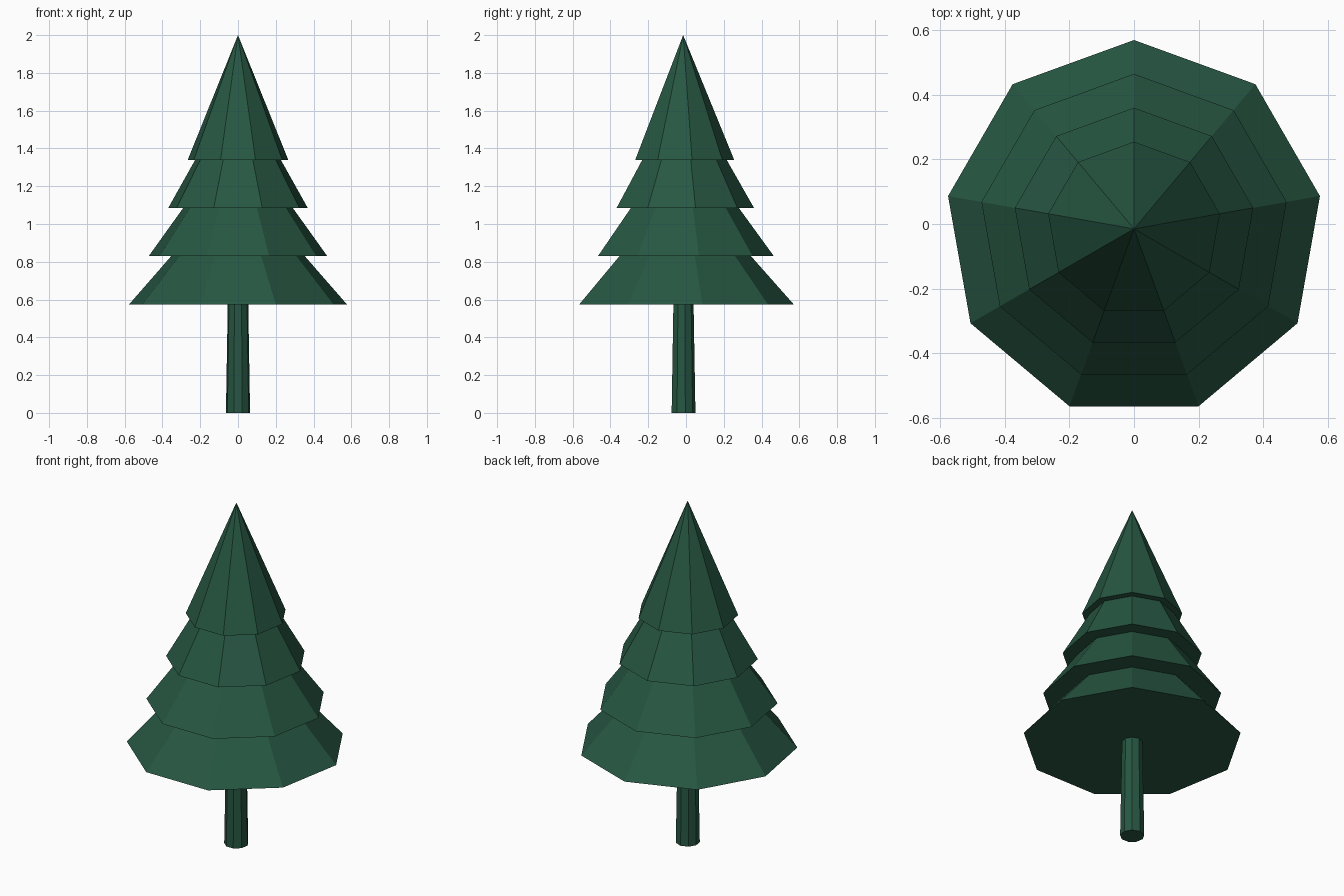
import bpy
import math

if "Cube" in bpy.data.objects:
    bpy.data.objects.remove(bpy.data.objects["Cube"])

SIDES = 9
CENTRE_Y = -0.015

green = bpy.data.materials.new("dark_green")
green.diffuse_color = (0.020, 0.095, 0.055, 1)
green.use_nodes = True
green.node_tree.nodes["Principled BSDF"].inputs["Base Color"].default_value = green.diffuse_color


def add_cone(name, z, height, r_bottom, r_top=0.0):
    """Nine-sided cone standing on z, with one corner pointing to +y."""
    bpy.ops.mesh.primitive_cone_add(
        vertices=SIDES, radius1=r_bottom, radius2=r_top, depth=height,
        location=(0, CENTRE_Y, z + height / 2))
    obj = bpy.context.object
    obj.name = name
    # turn so that the vertex furthest along +y lies exactly on the y axis
    v = obj.data.vertices[0].co
    obj.rotation_euler.z = math.pi / 2 - math.atan2(v.y, v.x)
    obj.data.materials.append(green)
    return obj


# Tapered trunk, ending just inside the lowest tier
add_cone("trunk", 0, 0.58, 0.065, 0.055)

# Four overlapping foliage tiers, equal height and shrinking upwards
for i in range(4):
    add_cone(f"foliage_tier_{i + 1}", 0.575 + 0.255 * i, 0.66, 0.585 - 0.105 * i)
